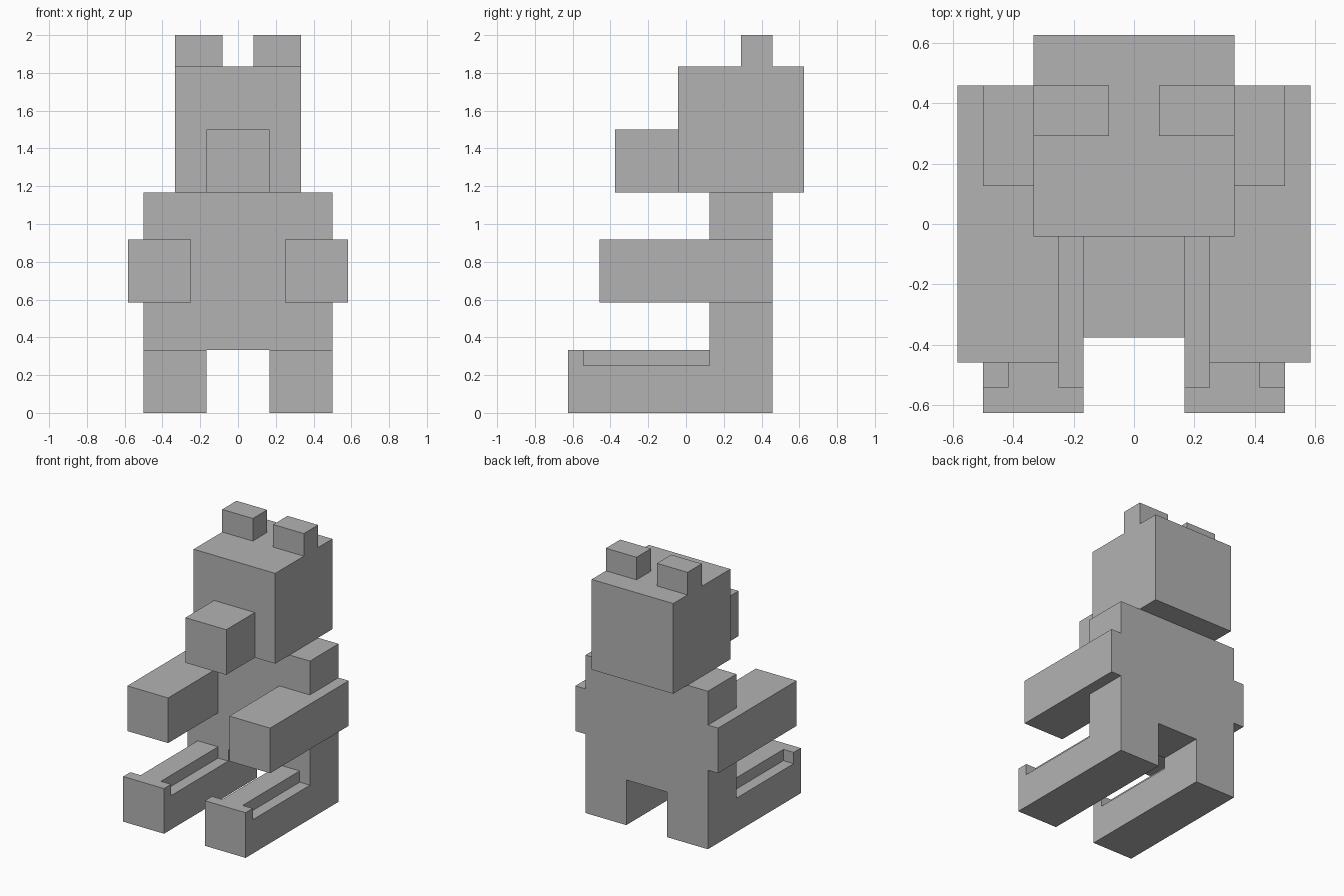
import bpy
import bmesh
from mathutils import Vector

cube = bpy.data.objects.get("Cube")
if cube:
    bpy.data.objects.remove(cube, do_unlink=True)

U = 1 / 12  # one block unit

grey = bpy.data.materials.new("plain_grey")
grey.use_nodes = True
colour = (0.45, 0.45, 0.45, 1)
grey.diffuse_color = colour
grey.node_tree.nodes["Principled BSDF"].inputs["Base Color"].default_value = colour


def box(name, x, y, z):
    """Flat-faced block spanning the given ranges, in block units."""
    bm = bmesh.new()
    bmesh.ops.create_cube(bm, size=1)
    low, high = (Vector(c) * U for c in zip(x, y, z))
    for v in bm.verts:
        v.co = Vector([(l + h) / 2 + c * (h - l) for l, h, c in zip(low, high, v.co)])
    mesh = bpy.data.meshes.new(name)
    bm.to_mesh(mesh)
    bm.free()
    mesh.materials.append(grey)
    obj = bpy.data.objects.new(name, mesh)
    bpy.context.scene.collection.objects.link(obj)
    return obj


def cut(obj, cutter):
    """Subtract the cutter and discard it."""
    cutter.hide_render = True
    mod = obj.modifiers.new("notch", "BOOLEAN")
    mod.operation = "DIFFERENCE"
    mod.solver = "EXACT"
    mod.object = cutter
    bpy.context.view_layer.objects.active = obj
    bpy.ops.object.modifier_apply(modifier=mod.name)
    bpy.data.objects.remove(cutter, do_unlink=True)


def span(side, inner, outer):
    return tuple(sorted((side * inner, side * outer)))


# Torso, head and muzzle
box("body", (-6, 6), (1.5, 5.5), (4, 14))
box("head", (-4, 4), (-0.5, 7.5), (14, 22))
box("snout", (-2, 2), (-4.5, -0.5), (14, 18))

# Paired ears, arms and legs
for label, side in (("left", 1), ("right", -1)):
    box(label + "_ear", span(side, 1, 4), (3.5, 5.5), (22, 24))
    box(label + "_arm", span(side, 3, 7), (-5.5, 5.5), (7, 11))
    leg = box(label + "_leg", span(side, 2, 6), (-7.5, 5.5), (0, 4))
    # Long notches along both upper edges, between toe and body
    for inner, outer in ((1, 3), (5, 7)):
        cut(leg, box("notch_cutter", span(side, inner, outer), (-6.5, 1.5), (3, 5)))
